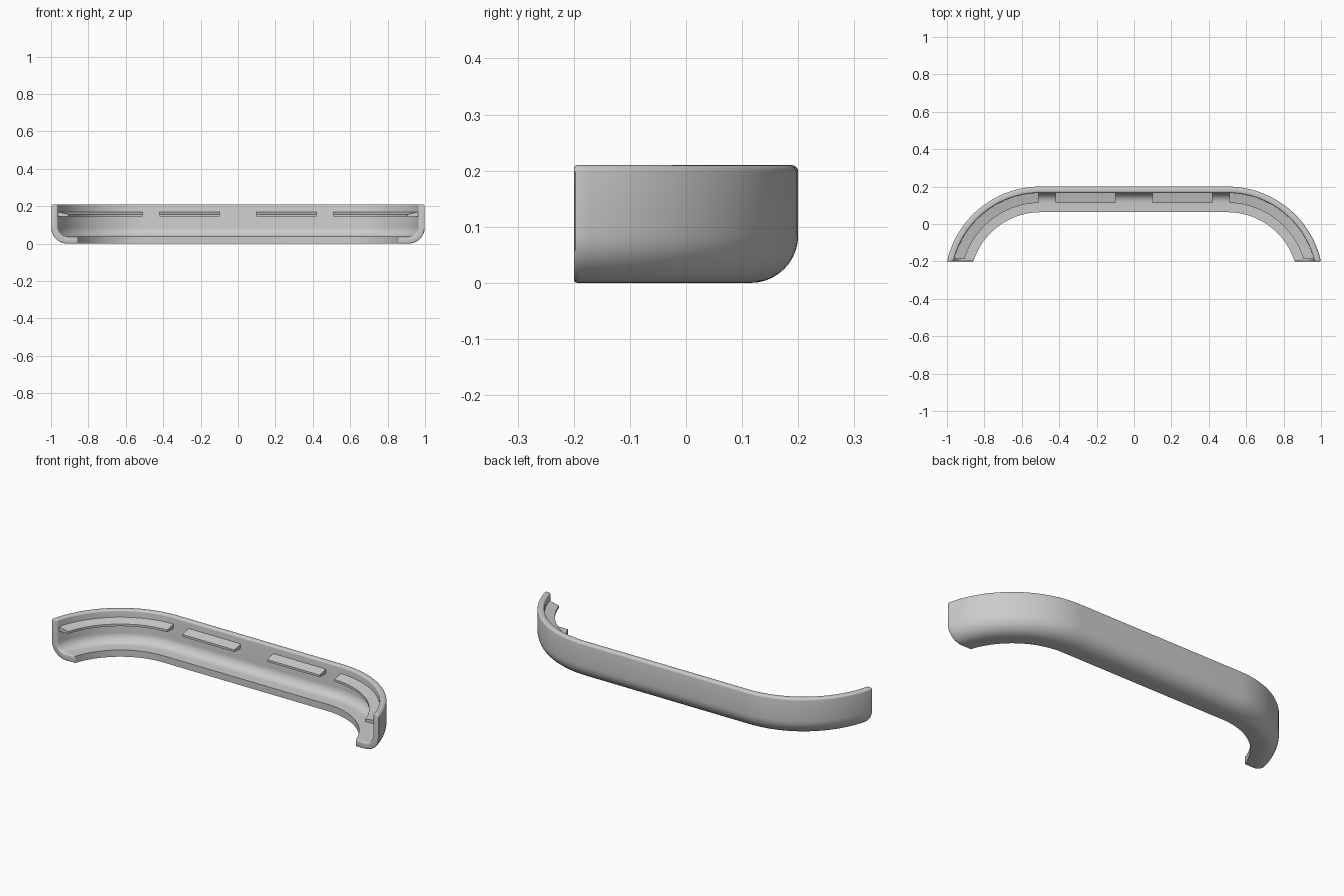
import bpy, bmesh
from math import sin, cos, asin, pi

if "Cube" in bpy.data.objects:
    bpy.data.objects.remove(bpy.data.objects["Cube"])

grey = bpy.data.materials.new("light_grey")
grey.use_nodes = True
grey.diffuse_color = (0.6, 0.6, 0.6, 1)
grey.node_tree.nodes["Principled BSDF"].inputs["Base Color"].default_value = (0.6, 0.6, 0.6, 1)

RADIUS = 0.5125        # plan radius of the outer face at the corners
CORNER_X = 0.5         # where the straight run meets the corner arc
CENTRE_Y = 0.2 - RADIUS
ARC_STEPS = 28


def arc(cx, cz, r, start, end, steps):
    """Points on an arc, angles in degrees."""
    angles = [(start + (end - start) * i / steps) * pi / 180 for i in range(steps + 1)]
    return [(cx + r * cos(a), cz + r * sin(a)) for a in angles]


def corner(depth, end_y):
    """Plan points of one corner, ending on the flat plane y = end_y."""
    r = RADIUS - depth
    last = asin((end_y - CENTRE_Y) / r)
    angles = [pi / 2 + (last - pi / 2) * i / ARC_STEPS for i in range(ARC_STEPS + 1)]
    return [(CORNER_X + r * cos(a), CENTRE_Y + r * sin(a)) for a in angles]


def sweep(name, section, path, round_ends=0):
    """Sweep a (depth, height) section along path(depth), closing both ends."""
    bm = bmesh.new()
    columns = [[bm.verts.new((x, y, z)) for x, y in path(d)] for d, z in section]
    for i, a in enumerate(columns):
        b = columns[(i + 1) % len(columns)]
        for k in range(len(a) - 1):
            bm.faces.new((a[k], a[k + 1], b[k + 1], b[k]))
    caps = [bm.faces.new([c[k] for c in columns]) for k in (0, -1)]
    bmesh.ops.recalc_face_normals(bm, faces=bm.faces)
    if round_ends:
        edges = list({e for f in caps for e in f.edges})
        bmesh.ops.bevel(bm, geom=edges, offset=round_ends, segments=3,
                        profile=0.5, affect='EDGES', clamp_overlap=True)
    mesh = bpy.data.meshes.new(name)
    bm.to_mesh(mesh)
    bm.free()
    mesh.materials.append(grey)
    obj = bpy.data.objects.new(name, mesh)
    bpy.context.collection.objects.link(obj)
    bpy.ops.object.select_all(action='DESELECT')
    obj.select_set(True)
    bpy.context.view_layer.objects.active = obj
    bpy.ops.object.shade_smooth_by_angle(angle=pi / 5)
    return obj


def shell_path(depth):
    right = corner(depth, -0.2)
    return [(-x, y) for x, y in reversed(right)] + right


# Curved shell: upright wall with rounded lip, turning into a bottom flange
shell_section = (
    [(0.137, 0.0)]
    + arc(0.085, 0.085, 0.085, 270, 180, 10)
    + arc(0.012, 0.198, 0.012, 180, 90, 4)
    + arc(0.024, 0.200, 0.010, 90, 0, 4)
    + arc(0.084, 0.087, 0.050, 180, 270, 8)
    + [(0.137, 0.037)]
)
sweep("shell", shell_section, shell_path, round_ends=0.007)

# Inner ledges: thin wedges on the wall, two straight and two curved
ledge_section = [(0.030, 0.145), (0.087, 0.145), (0.087, 0.157), (0.030, 0.171)]
for side, sign in (("left", 1), ("right", -1)):
    sweep(side + "_straight_ledge", ledge_section,
          lambda d: [(sign * 0.1, 0.2 - d), (sign * 0.42, 0.2 - d)])
    sweep(side + "_curved_ledge", ledge_section,
          lambda d: [(sign * (x + 0.01), y) if i == 0 else (sign * x, y)
                     for i, (x, y) in enumerate(corner(d, -0.188))])
